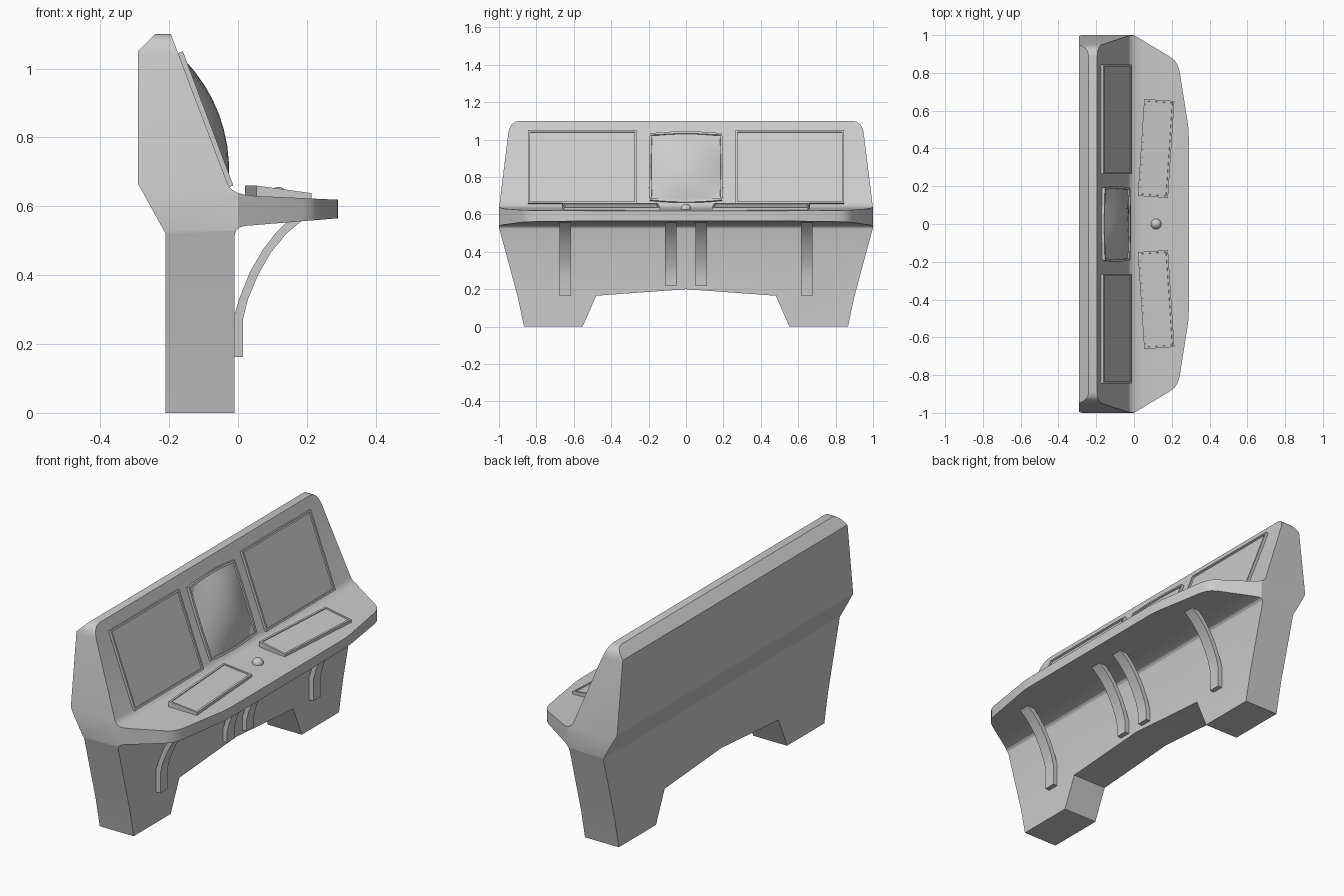
import bpy, bmesh, math
from mathutils import Matrix

if "Cube" in bpy.data.objects:
    bpy.data.objects.remove(bpy.data.objects["Cube"])


def make(name, bm, matrix=None):
    bmesh.ops.recalc_face_normals(bm, faces=bm.faces)
    if matrix:
        bm.transform(matrix)
    me = bpy.data.meshes.new(name)
    bm.to_mesh(me)
    bm.free()
    ob = bpy.data.objects.new(name, me)
    bpy.context.collection.objects.link(ob)
    smooth(ob)
    return ob


def smooth(ob, angle=28):
    ob.data.shade_smooth()
    ob.data.set_sharp_from_angle(angle=math.radians(angle))


def prism(pts, place, a, b):
    """Extrude a 2D outline between a and b; place maps (p, q, depth) to xyz."""
    bm = bmesh.new()
    lo = [bm.verts.new(place(p, q, a)) for p, q in pts]
    hi = [bm.verts.new(place(p, q, b)) for p, q in pts]
    bm.faces.new(lo)
    bm.faces.new(hi)
    for i in range(len(pts)):
        j = (i + 1) % len(pts)
        bm.faces.new((lo[i], lo[j], hi[j], hi[i]))
    bmesh.ops.recalc_face_normals(bm, faces=bm.faces)
    return bm


def recess_top(bm, border, depth):
    """Sink the upward face inside a raised border."""
    top = max(bm.faces, key=lambda f: (f.normal.z > 0.9, f.calc_center_median().z))
    bmesh.ops.inset_region(bm, faces=[top], thickness=border)
    geo = bmesh.ops.inset_individual(bm, faces=[top], thickness=0.001, depth=-depth)
    return geo


XZ = lambda p, q, d: (p, d, q)
YZ = lambda p, q, d: (d, p, q)
XY = lambda p, q, d: (p, q, d)


def mirrored(half):
    return half + [(x, y) for x, y in reversed([(-p, q) for p, q in half]) if abs(x) > 1e-6]


# Console body: side profile trimmed by the front outline and the desk plan
profile = [(-0.21, 0), (-0.01, 0), (-0.01, 0.515), (-0.006, 0.529), (0.003, 0.538), (0.02, 0.543),
           (0.29, 0.565), (0.29, 0.619), (0.05, 0.630), (0.02, 0.633), (-0.004, 0.640),
           (-0.02, 0.650), (-0.03, 0.665), (-0.195, 1.1), (-0.24, 1.1), (-0.29, 1.05),
           (-0.29, 0.665), (-0.21, 0.52)]
body = make("console_body", prism(profile, XZ, -1.05, 1.05))
outline = mirrored([(0, 0.2), (0.48, 0.165), (0.555, -0.005), (0.865, -0.005), (0.9, 0.16),
                    (1.0, 0.53), (1.0, 0.63), (0.95, 1.035), (0.944, 1.06), (0.932, 1.081),
                    (0.914, 1.095), (0.885, 1.101), (0, 1.101)])
plan = [(-0.4, 1.1), (0, 1.1), (0, 1.0), (0.19, 0.886), (0.215, 0.866), (0.231, 0.84),
        (0.241, 0.81), (0.284, 0.54), (0.289, 0.5), (0.29, 0.46)]
plan += [(x, -y) for x, y in reversed(plan)]
for name, bm in (("outline_cutter", prism(outline, YZ, -0.5, 0.5)),
                 ("plan_cutter", prism(plan, XY, -0.2, 1.3))):
    cutter = make(name, bm)
    cutter.hide_render = True
    mod = body.modifiers.new(name, 'BOOLEAN')
    mod.operation = 'INTERSECT'
    mod.solver = 'EXACT'
    mod.object = cutter
    bpy.context.view_layer.update()
    result = bpy.data.meshes.new_from_object(
        body.evaluated_get(bpy.context.evaluated_depsgraph_get()))
    body.modifiers.clear()
    body.data = result
    bpy.data.objects.remove(cutter)
body.data.name = "console_body"
smooth(body)

# Sloped panel frame: local x along the desk, local y up the slope, local z outward
c, s = 0.936, 0.352
slope = Matrix(((0, -s, c, -0.101), (1, 0, 0, 0), (0, c, s, 0.85), (0, 0, 0, 1)))

# Flat side screens with raised rims
for side, label in ((1, "right"), (-1, "left")):
    cy = 0.555 * side
    rect = [(cy - 0.29, -0.208), (cy + 0.29, -0.208), (cy + 0.29, 0.208), (cy - 0.29, 0.208)]
    bm = prism(rect, XY, -0.02, 0.015)
    recess_top(bm, 0.014, 0.008)
    make(label + "_screen", bm, slope)


# Bulged centre screen: barrel-shaped rim and domed glass
def barrel(u, v, w, h):
    return w * u * (1 + 0.03 * (1 - v * v)), h * v * (1 + 0.06 * (1 - u * u))


N = 8
edge = [-1 + 2 * i / N for i in range(N)]
loop = ([(t, -1) for t in edge] + [(1, t) for t in edge]
        + [(-t, 1) for t in edge] + [(-1, -t) for t in edge])
bm = prism([barrel(u, v, 0.193, 0.19) for u, v in loop], XY, -0.02, 0.015)
recess_top(bm, 0.012, 0.008)
make("centre_screen_rim", bm, slope)

bm = bmesh.new()
bmesh.ops.create_grid(bm, x_segments=N, y_segments=N, size=1)
for v in bm.verts:
    u, w = v.co.x, v.co.y
    x, y = barrel(u, w, 0.181, 0.178)
    v.co = (x, y, 0.006 + 0.04 * (1 - u * u) * (1 - w * w) + 0.003 * (1 - u * u))
glass = make("centre_screen_glass", bm, slope)
if sum(p.normal.x for p in glass.data.polygons) < 0:
    glass.data.flip_normals()

# Wedge control pads, toed in towards the operator
wedge = [(-0.08, 0.615), (0.08, 0.615), (0.08, 0.638), (-0.08, 0.66)]
for side, label in ((1, "right"), (-1, "left")):
    bm = prism(wedge, XZ, -0.257, 0.257)
    recess_top(bm, 0.014, 0.004)
    turn = Matrix.Translation((0.117, 0.4 * side, 0)) @ Matrix.Rotation(math.radians(-3.8 * side), 4, 'Z')
    make(label + "_control_pad", bm, turn)

# Trackball
bm = bmesh.new()
bmesh.ops.create_uvsphere(bm, u_segments=24, v_segments=12, radius=0.028)
make("trackball", bm, Matrix.Translation((0.117, 0, 0.628)))

# Curved support struts under the desk
outer = [(0.015, 0.275), (0.029, 0.33), (0.058, 0.40), (0.095, 0.465), (0.14, 0.52), (0.19, 0.562)]
inner = [(0.15, 0.562), (0.11, 0.523), (0.073, 0.475), (0.035, 0.41), (0.006, 0.338), (-0.012, 0.28)]
for y, base, label in ((0.645, 0.163, "outer"), (0.082, 0.218, "inner")):
    for side in (1, -1):
        pts = [(-0.012, base), (0.015, base)] + outer + inner
        make(label + "_strut", prism(pts, XZ, y * side - 0.031, y * side + 0.031))
